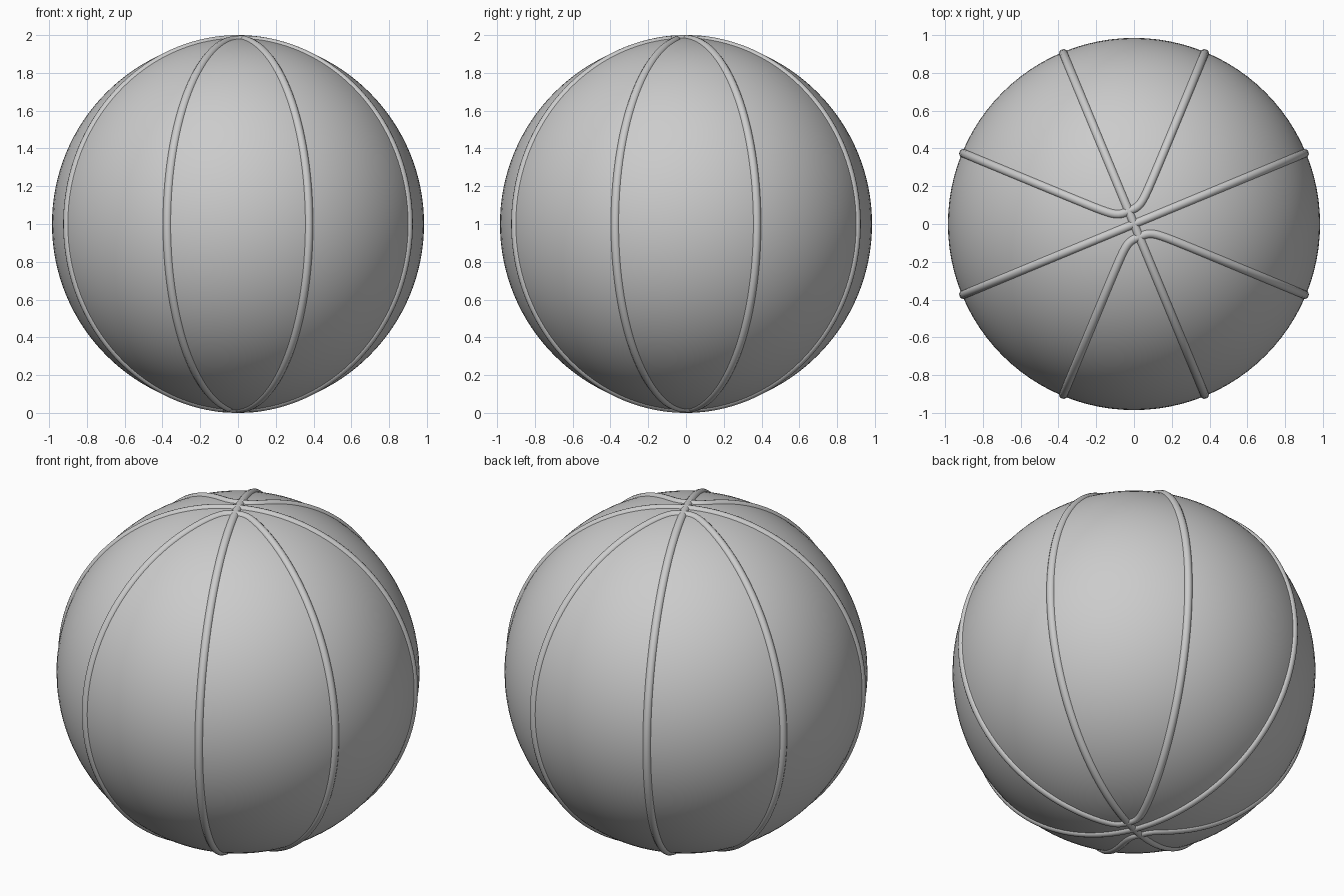
import bpy
from math import sin, cos, pi, radians, sqrt
from mathutils import Vector

if "Cube" in bpy.data.objects:
    bpy.data.objects.remove(bpy.data.objects["Cube"])

BALL_RADIUS = 0.985
SEAM_RADIUS = 0.024            # thickness of the raised seam cord
SEAM_TRACK = 1 - SEAM_RADIUS   # cord crest lies at radius 1
CENTRE = Vector((0, 0, 1))
TURN = radians(22.5)           # heading of the first seam

grey = bpy.data.materials.new("plain_grey")
grey.use_nodes = True
colour = (0.6, 0.6, 0.6, 1)
grey.diffuse_color = colour
grey.node_tree.nodes["Principled BSDF"].inputs["Base Color"].default_value = colour


def seam(name, directions):
    """Closed round cord following unit directions over the ball."""
    data = bpy.data.curves.new(name, "CURVE")
    data.dimensions = "3D"
    data.bevel_depth = SEAM_RADIUS
    data.bevel_resolution = 4
    spline = data.splines.new("POLY")
    spline.points.add(len(directions) - 1)
    for point, d in zip(spline.points, directions):
        point.co = (*(CENTRE + d * SEAM_TRACK), 1)
    spline.use_cyclic_u = True
    data.materials.append(grey)
    obj = bpy.data.objects.new(name, data)
    bpy.context.collection.objects.link(obj)
    bpy.ops.object.select_all(action="DESELECT")
    obj.select_set(True)
    bpy.context.view_layer.objects.active = obj
    bpy.ops.object.convert(target="MESH")
    bpy.ops.object.shade_smooth()


def great_circle(heading, count=192):
    side = Vector((cos(heading), sin(heading), 0))
    up = Vector((0, 0, 1))
    return [side * cos(2 * pi * i / count) + up * sin(2 * pi * i / count)
            for i in range(count)]


def winding_loop(gap=0.075, steps=120):
    """Four meridian pairs, joined by bends beside the top and bottom poles."""
    path = []
    for quarter in range(4):
        heading = TURN + pi / 2 * (quarter + 1)
        out = Vector((cos(heading), sin(heading), 0))
        across = Vector((-sin(heading), cos(heading), 0))
        sign = 1 if quarter % 2 == 0 else -1
        for i in range(steps):
            v = sqrt(0.5) * sin(pi * (i / steps - 0.5))
            u = (v ** 4 + gap ** 4) ** 0.25
            z = sign * sqrt(max(0, 1 - u * u - v * v))
            path.append((out * u + across * v + Vector((0, 0, z))).normalized())
    return path


# Ball body
bpy.ops.mesh.primitive_uv_sphere_add(segments=96, ring_count=64,
                                     radius=BALL_RADIUS, location=CENTRE)
ball = bpy.context.object
ball.name = "ball_body"
ball.data.materials.append(grey)
bpy.ops.object.shade_smooth()

# Raised seams
seam("straight_seam_a", great_circle(TURN))
seam("straight_seam_b", great_circle(TURN + pi / 2))
seam("winding_seam", winding_loop())
